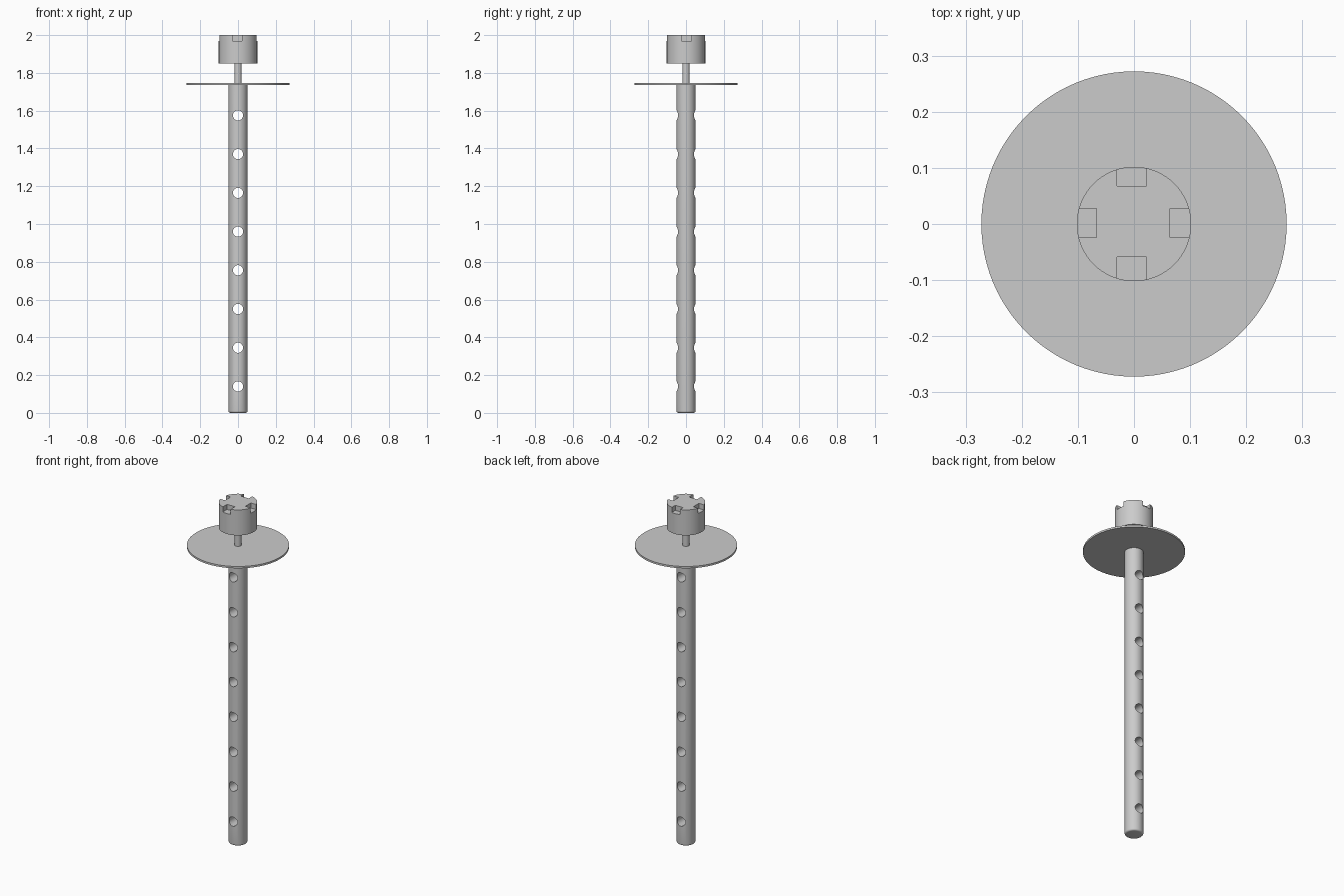
import bpy, bmesh, math
from mathutils import Matrix, Vector

if "Cube" in bpy.data.objects:
    bpy.data.objects.remove(bpy.data.objects["Cube"])


def finish(bm, name):
    bmesh.ops.recalc_face_normals(bm, faces=bm.faces)
    mesh = bpy.data.meshes.new(name)
    bm.to_mesh(mesh)
    bm.free()
    obj = bpy.data.objects.new(name, mesh)
    bpy.context.collection.objects.link(obj)
    return obj


def lathe(name, profile, sides=96):
    """Revolve (radius, z) points around z; both ends are closed with caps."""
    bm = bmesh.new()
    rings = [[bm.verts.new((r * math.cos(2 * math.pi * i / sides),
                            r * math.sin(2 * math.pi * i / sides), z))
              for i in range(sides)] for r, z in profile]
    for a, b in zip(rings, rings[1:]):
        for i in range(sides):
            j = (i + 1) % sides
            bm.faces.new((a[i], a[j], b[j], b[i]))
    bm.faces.new(rings[0][::-1])
    bm.faces.new(rings[-1])
    return finish(bm, name)


def cut(target, cutter):
    """Subtract the cutter, bake the result and remove the cutter."""
    cutter.hide_render = True
    mod = target.modifiers.new("cut", 'BOOLEAN')
    mod.operation, mod.solver, mod.object = 'DIFFERENCE', 'EXACT', cutter
    bpy.context.view_layer.objects.active = target
    bpy.ops.object.modifier_apply(modifier=mod.name)
    bpy.data.objects.remove(cutter)


# Main parts
bottom = 0.01
fillet = [(0.05 - bottom * (1 - math.sin(a)), bottom * (1 - math.cos(a)))
          for a in (math.radians(d) for d in range(0, 91, 18))]
rod = lathe("rod", fillet + [(0.05, 1.736)])
disc = lathe("disc", [(0.272, 1.736), (0.272, 1.747)])
neck = lathe("neck", [(0.019, 1.747), (0.019, 1.85)], 48)
knob = lathe("knob", [(0.102, 1.85), (0.102, 2.0)])

# Row of through holes running front to back in the rod
bm = bmesh.new()
for i in range(8):
    bmesh.ops.create_cone(
        bm, cap_ends=True, segments=40, radius1=0.027, radius2=0.027, depth=0.2,
        matrix=Matrix.Translation((0, 0, 0.14 + 0.205 * i))
        @ Matrix.Rotation(math.pi / 2, 4, 'X'))
cut(rod, finish(bm, "hole_cutter"))

# Four open notches in the top rim of the knob
bm = bmesh.new()
for x, y, sx, sy in ((0.114, 0.002, 0.10, 0.052), (-0.117, 0.002, 0.10, 0.052),
                     (-0.004, 0.118, 0.052, 0.10), (-0.004, -0.109, 0.052, 0.10)):
    bmesh.ops.create_cube(bm, size=1, matrix=Matrix.Translation((x, y, 2.0))
                          @ Matrix.Diagonal((sx, sy, 0.06, 1)))
cut(knob, finish(bm, "notch_cutter"))

# Smooth round walls, keep edges sharp
bpy.ops.object.select_all(action='DESELECT')
for obj in (rod, disc, neck, knob):
    obj.select_set(True)
bpy.context.view_layer.objects.active = rod
bpy.ops.object.shade_smooth_by_angle(angle=math.radians(30))
